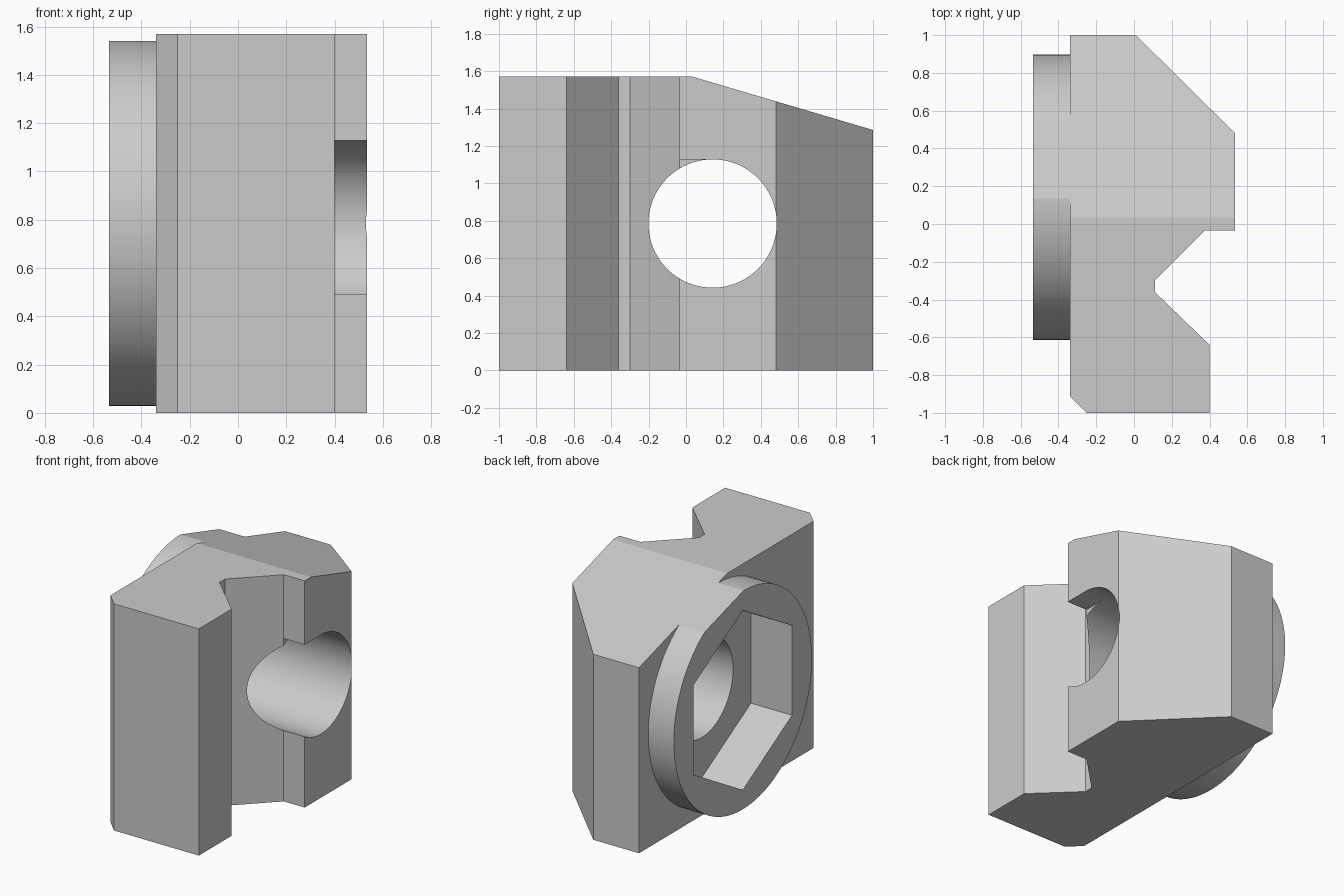
import bpy, bmesh, math
from mathutils import Vector

old = bpy.data.objects.get("Cube")
if old:
    bpy.data.objects.remove(old, do_unlink=True)

grey = bpy.data.materials.new("plain grey")
grey.use_nodes = True
grey.diffuse_color = (0.6, 0.6, 0.6, 1)
grey.node_tree.nodes["Principled BSDF"].inputs["Base Color"].default_value = (0.6, 0.6, 0.6, 1)

CY, CZ = 0.142, 0.785          # shared centre of boss, pocket and bore
SLOPE_START = Vector((0, 0.035, 1.57))
SLOPE_NORMAL = Vector((0, 0.285, 0.965)).normalized()


def prism(name, outline, direction, sloped=False):
    """Extrude a closed outline, optionally trimmed by the sloping top."""
    bm = bmesh.new()
    face = bm.faces.new([bm.verts.new(p) for p in outline])
    new = bmesh.ops.extrude_face_region(bm, geom=[face], use_keep_orig=True)["geom"]
    bmesh.ops.translate(bm, vec=direction,
                        verts=[v for v in new if isinstance(v, bmesh.types.BMVert)])
    if sloped:
        geom = bm.verts[:] + bm.edges[:] + bm.faces[:]
        bmesh.ops.bisect_plane(bm, geom=geom, plane_co=SLOPE_START,
                               plane_no=SLOPE_NORMAL, clear_outer=True)
        bmesh.ops.holes_fill(bm, edges=[e for e in bm.edges if e.is_boundary])
    bmesh.ops.recalc_face_normals(bm, faces=bm.faces)
    mesh = bpy.data.meshes.new(name)
    bm.to_mesh(mesh)
    bm.free()
    mesh.materials.append(grey)
    obj = bpy.data.objects.new(name, mesh)
    bpy.context.collection.objects.link(obj)
    return obj


def disc(name, radius, sides, x0, x1, sloped=False):
    """Regular prism along x with a corner pointing up."""
    ring = [(x0, CY + radius * math.sin(math.tau * i / sides),
             CZ + radius * math.cos(math.tau * i / sides)) for i in range(sides)]
    return prism(name, ring, (x1 - x0, 0, 0), sloped)


# Notched block
plan = [(-0.34, 1), (0.01, 1), (0.535, 0.48), (0.535, -0.035), (0.375, -0.035),
        (0.11, -0.30), (0.11, -0.36), (0.40, -0.64), (0.40, -1), (-0.25, -1),
        (-0.34, -0.91)]
block = prism("block", [(x, y, 0) for x, y in plan], (0, 0, 1.57), True)

# Round boss, hexagonal pocket, through bore and the small square relief beside it
boss = disc("boss", 0.756, 128, -0.535, -0.25, True)
pocket = disc("pocket_cutter", 0.622, 6, -0.7, -0.22)
bore = disc("bore_cutter", 0.343, 96, -0.3, 0.7)
relief = prism("relief_cutter",
               [(0.375, -0.1, CZ), (0.7, -0.1, CZ), (0.7, CY, CZ), (0.375, CY, CZ)],
               (0, 0, 0.343))

for tool, operation in ((boss, "UNION"), (pocket, "DIFFERENCE"),
                        (bore, "DIFFERENCE"), (relief, "DIFFERENCE")):
    mod = block.modifiers.new(tool.name, "BOOLEAN")
    mod.object, mod.operation, mod.solver = tool, operation, "EXACT"

# Bake the result and remove the tools
bpy.context.view_layer.objects.active = block
block.select_set(True)
for mod in list(block.modifiers):
    bpy.ops.object.modifier_apply(modifier=mod.name)
for tool in (boss, pocket, bore, relief):
    bpy.data.objects.remove(tool, do_unlink=True)
bpy.ops.object.shade_smooth_by_angle(angle=math.radians(12))
